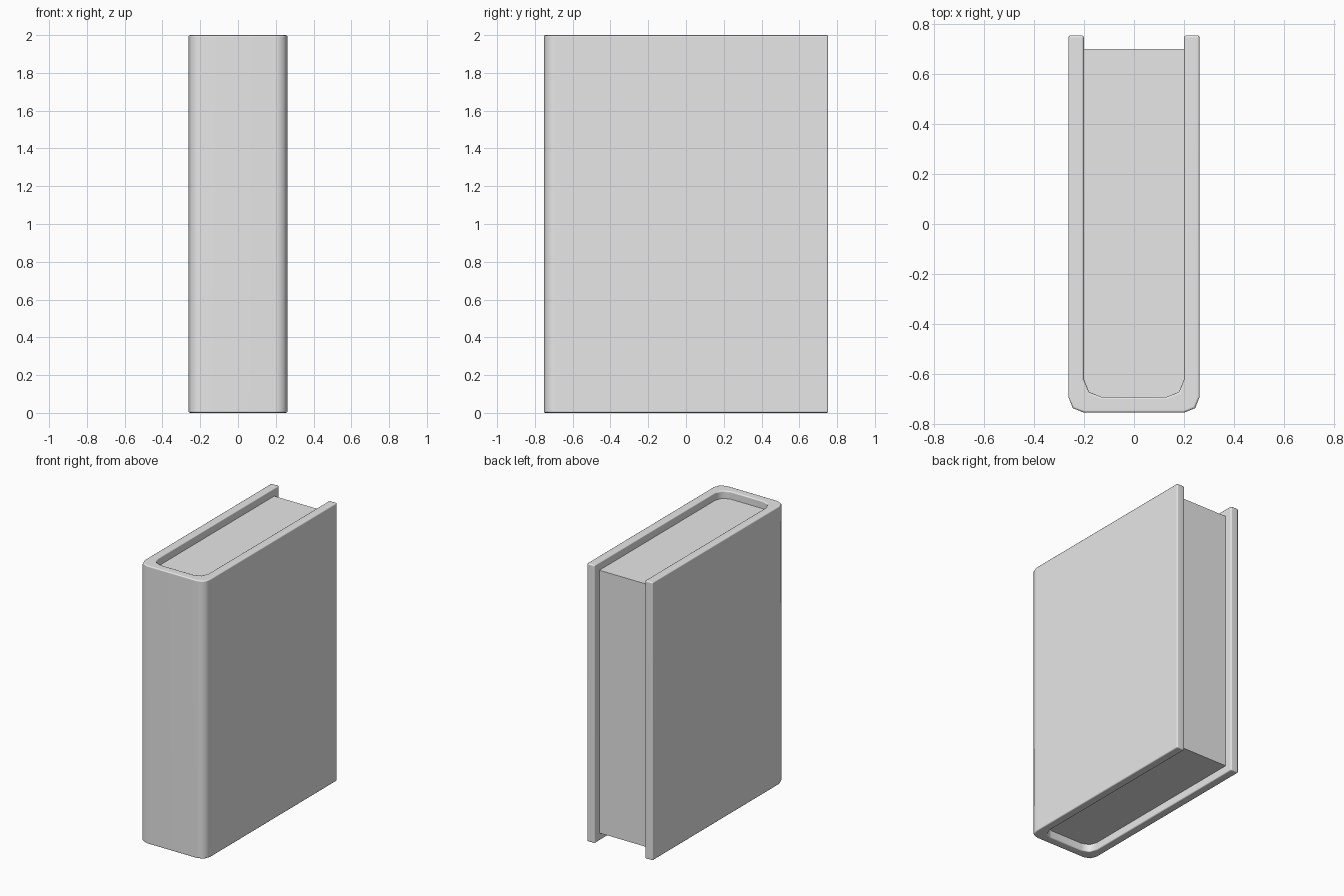
import bpy
import bmesh

cube = bpy.data.objects.get("Cube")
if cube:
    bpy.data.objects.remove(cube, do_unlink=True)

grey = bpy.data.materials.new("plain_grey")
grey.use_nodes = True
GREY = (0.8, 0.8, 0.8, 1)
grey.diffuse_color = GREY
grey.node_tree.nodes["Principled BSDF"].inputs["Base Color"].default_value = GREY

HALF_W, HALF_D, HEIGHT = 0.262, 0.753, 2.0
BOARD, RECESS = 0.062, 0.055


def mirrored(half):
    """Complete a left-half outline with its mirror image."""
    return half + [(-x, y) for x, y in reversed(half)]


def extrude_outline(name, outline, bottom, top):
    """Extrude a closed plan outline between two heights."""
    bm = bmesh.new()
    face = bm.faces.new([bm.verts.new((x, y, bottom)) for x, y in outline])
    result = bmesh.ops.extrude_face_region(bm, geom=[face])
    moved = [v for v in result["geom"] if isinstance(v, bmesh.types.BMVert)]
    bmesh.ops.translate(bm, verts=moved, vec=(0, 0, top - bottom))
    bmesh.ops.recalc_face_normals(bm, faces=bm.faces[:])
    mesh = bpy.data.meshes.new(name)
    bm.to_mesh(mesh)
    bm.free()
    mesh.materials.append(grey)
    obj = bpy.data.objects.new(name, mesh)
    bpy.context.collection.objects.link(obj)
    bpy.ops.object.select_all(action="DESELECT")
    obj.select_set(True)
    bpy.context.view_layer.objects.active = obj
    bpy.ops.object.shade_smooth_by_angle(angle=0.9)
    return obj


# Rounded corners at the spine, outside and inside
inner_x = HALF_W - BOARD
outer_half = [(-HALF_W, HALF_D), (-HALF_W, -0.69), (-0.244, -0.735), (-0.2, -HALF_D)]
inner_half = [(-inner_x, HALF_D), (-inner_x, -0.62), (-0.18, -0.67), (-0.13, -0.69)]

# Cover: two boards joined by the spine
cover_outline = mirrored(outer_half) + mirrored(inner_half)[::-1]
cover = extrude_outline("cover", cover_outline, 0, HEIGHT)
bevel = cover.modifiers.new("soft_edges", "BEVEL")
bevel.width = 0.009
bevel.segments = 2
bevel.limit_method = "ANGLE"
bevel.angle_limit = 1.0
weighted = cover.modifiers.new("flat_boards", "WEIGHTED_NORMAL")
weighted.keep_sharp = False

# Page block, set back from the top, bottom and open edge
page_half = [(-inner_x, HALF_D - RECESS)] + inner_half[1:]
extrude_outline("pages", mirrored(page_half), RECESS, HEIGHT - RECESS)
